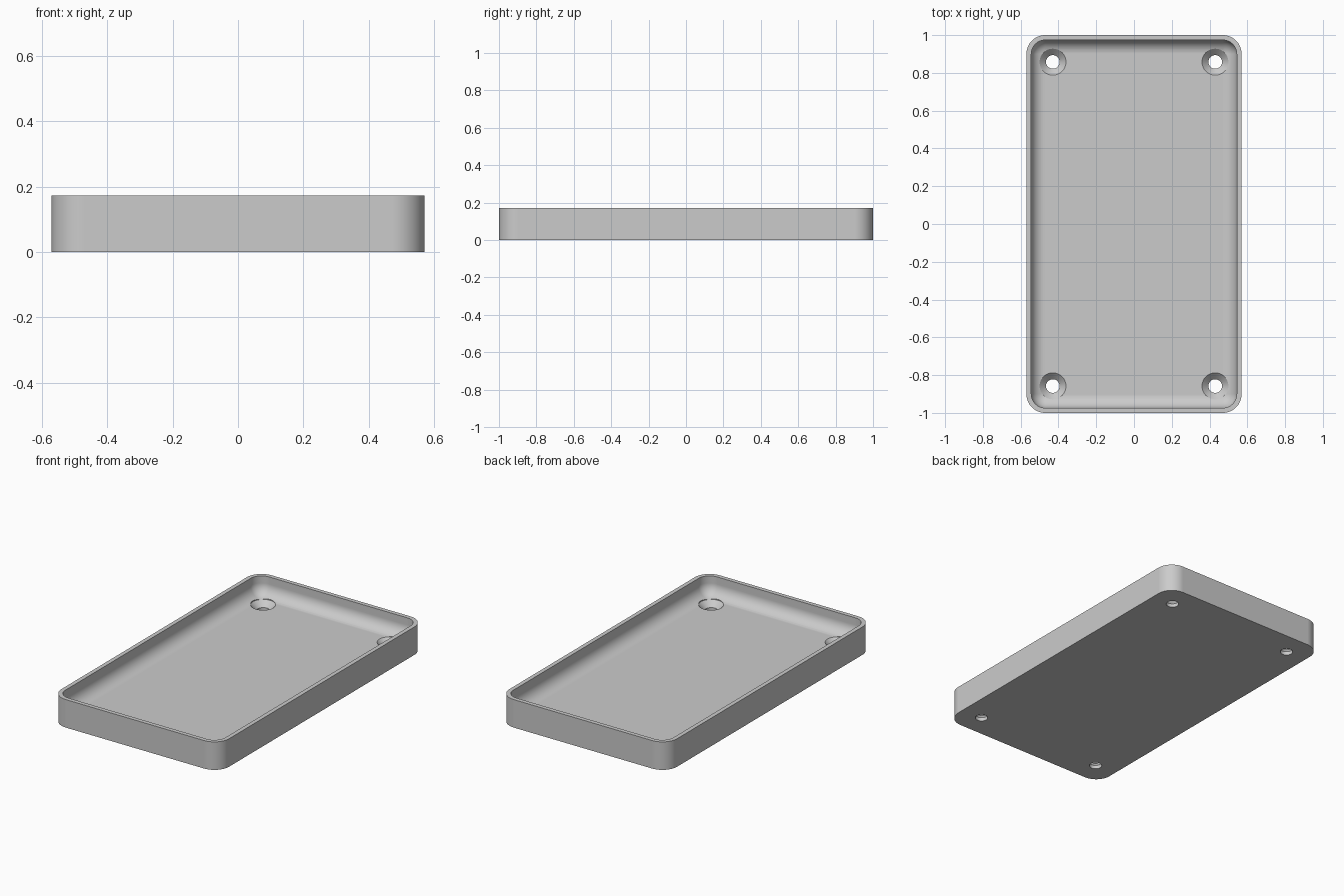
import bpy, bmesh, math

cube = bpy.data.objects.get("Cube")
if cube:
    bpy.data.objects.remove(cube, do_unlink=True)

# Main dimensions
HALF_X, HALF_Y, HEIGHT = 0.57, 1.0, 0.172
CORNER, WALL, FLOOR, FILLET = 0.1, 0.026, 0.056, 0.072
HOLE_X, HOLE_Y, HOLE_R, SINK_R = 0.43, 0.858, 0.036, 0.07

grey = bpy.data.materials.new("plain grey")
grey.use_nodes = True
grey.diffuse_color = (0.6, 0.6, 0.6, 1)
grey.node_tree.nodes["Principled BSDF"].inputs["Base Color"].default_value = (0.6, 0.6, 0.6, 1)


def rounded_ring(bm, inset, z, steps=12):
    """Rounded rectangle of vertices, inset from the outer wall."""
    r = CORNER - inset
    ring = []
    for q, (sx, sy) in enumerate([(1, 1), (-1, 1), (-1, -1), (1, -1)]):
        for i in range(steps + 1):
            a = math.pi / 2 * (q + i / steps)
            ring.append(bm.verts.new((sx * (HALF_X - CORNER) + r * math.cos(a),
                                      sy * (HALF_Y - CORNER) + r * math.sin(a), z)))
    return ring


def bridge(bm, low, high):
    n = len(low)
    for i in range(n):
        j = (i + 1) % n
        bm.faces.new((low[i], low[j], high[j], high[i]))


def make_object(name, bm):
    bmesh.ops.recalc_face_normals(bm, faces=bm.faces[:])
    mesh = bpy.data.meshes.new(name)
    bm.to_mesh(mesh)
    bm.free()
    mesh.materials.append(grey)
    obj = bpy.data.objects.new(name, mesh)
    bpy.context.collection.objects.link(obj)
    return obj


# Tray: outer wall, flat rim, inner wall and rounded floor edge
bm = bmesh.new()
sections = [(0, 0), (0, HEIGHT), (WALL, HEIGHT)]
for i in range(11):
    a = math.pi / 2 * i / 10
    sections.append((WALL + FILLET * (1 - math.cos(a)),
                     FLOOR + FILLET * (1 - math.sin(a))))
rings = [rounded_ring(bm, inset, z) for inset, z in sections]
for low, high in zip(rings, rings[1:]):
    bridge(bm, low, high)
bm.faces.new(rings[0])
bm.faces.new(rings[-1])
tray = make_object("tray", bm)

# Countersunk screw holes, one turned profile per corner
bm = bmesh.new()
profile = [(HOLE_R, -0.05), (HOLE_R, FLOOR - (SINK_R - HOLE_R)), (SINK_R, FLOOR), (SINK_R, 0.3)]
SIDES = 48
for sx in (-1, 1):
    for sy in (-1, 1):
        rings = [[bm.verts.new((sx * HOLE_X + r * math.cos(2 * math.pi * i / SIDES),
                                sy * HOLE_Y + r * math.sin(2 * math.pi * i / SIDES), z))
                  for i in range(SIDES)] for r, z in profile]
        for low, high in zip(rings, rings[1:]):
            bridge(bm, low, high)
        bm.faces.new(rings[0])
        bm.faces.new(rings[-1])
cutter = make_object("screw_hole_cutter", bm)
cutter.hide_render = True

# Cut the holes, then remove the cutter
bpy.ops.object.select_all(action='DESELECT')
tray.select_set(True)
bpy.context.view_layer.objects.active = tray
cut = tray.modifiers.new("screw holes", 'BOOLEAN')
cut.operation = 'DIFFERENCE'
cut.solver = 'EXACT'
cut.object = cutter
bpy.ops.object.modifier_apply(modifier=cut.name)
bpy.data.objects.remove(cutter, do_unlink=True)

# Smooth the rounds while keeping flats and edges crisp
bpy.ops.object.shade_smooth_by_angle(angle=math.radians(30))
weighted = tray.modifiers.new("flat faces", 'WEIGHTED_NORMAL')
weighted.keep_sharp = True
